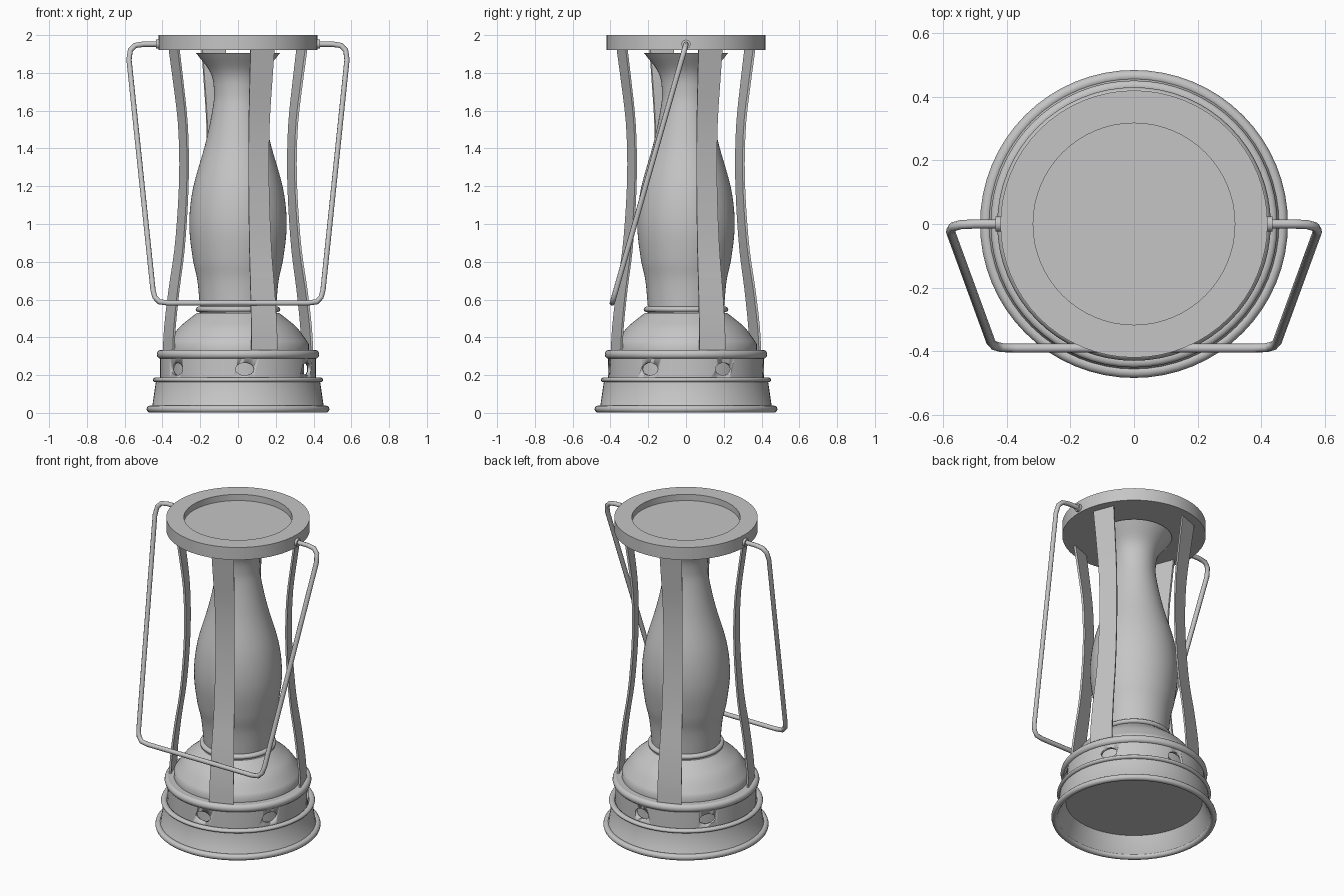
import bpy, bmesh, math
from mathutils import Vector

cube = bpy.data.objects.get("Cube")
if cube:
    bpy.data.objects.remove(cube, do_unlink=True)

metal = bpy.data.materials.new("grey_metal")
metal.use_nodes = True
GREY = (0.56, 0.56, 0.56, 1)
metal.diffuse_color = GREY
metal.node_tree.nodes["Principled BSDF"].inputs["Base Color"].default_value = GREY


def finish(name, bm, angle=35):
    """Turn a bmesh into a smooth-shaded object."""
    bmesh.ops.recalc_face_normals(bm, faces=bm.faces)
    mesh = bpy.data.meshes.new(name)
    bm.to_mesh(mesh)
    bm.free()
    mesh.materials.append(metal)
    obj = bpy.data.objects.new(name, mesh)
    bpy.context.collection.objects.link(obj)
    bpy.ops.object.select_all(action="DESELECT")
    obj.select_set(True)
    bpy.context.view_layer.objects.active = obj
    bpy.ops.object.shade_smooth_by_angle(angle=math.radians(angle))
    return obj


def lathe(name, profile, closed=False, steps=64, angle=35):
    """Spin a list of (radius, height) points about the z axis."""
    bm = bmesh.new()
    verts = [bm.verts.new((r, 0, z)) for r, z in profile]
    edges = [bm.edges.new(pair) for pair in zip(verts, verts[1:])]
    if closed:
        edges.append(bm.edges.new((verts[-1], verts[0])))
    bmesh.ops.spin(bm, geom=verts + edges, cent=(0, 0, 0), axis=(0, 0, 1),
                   angle=math.tau, steps=steps, use_duplicate=False)
    bmesh.ops.remove_doubles(bm, verts=bm.verts, dist=0.0005)
    return finish(name, bm, angle)


def bead(name, radius, z, half_w, half_h):
    """Rounded ring running around the body."""
    ring = [(radius + half_w * math.cos(i * math.tau / 12),
             z + half_h * math.sin(i * math.tau / 12)) for i in range(12)]
    return lathe(name, ring, closed=True, angle=60)


def smooth_points(points, n=5):
    """Catmull-Rom interpolation through profile points."""
    p = [Vector(q) for q in points]
    p = [2 * p[0] - p[1]] + p + [2 * p[-1] - p[-2]]
    out = []
    for a, b, c, d in zip(p, p[1:], p[2:], p[3:]):
        for i in range(n):
            t = i / n
            out.append(0.5 * (2 * b + (c - a) * t + (2 * a - 5 * b + 4 * c - d) * t * t
                              + (3 * b - a - 3 * c + d) * t ** 3))
    return out + [p[-2]]


# Base: flared skirt with its recessed floor, rings and deck
lathe("base_skirt", [(0, 0.165), (0.435, 0.165), (0.453, 0.04), (0.47, 0.02), (0.455, 0.01),
                     (0.43, 0.05), (0.4, 0.125), (0, 0.125)])
bead("base_foot_ring", 0.465, 0.02, 0.019, 0.019)
bead("base_middle_ring", 0.433, 0.175, 0.018, 0.013)
bead("base_top_ring", 0.408, 0.31, 0.022, 0.024)
lathe("base_deck", [(0, 0.31), (0.408, 0.31), (0.408, 0.332), (0, 0.332)])
lathe("base_core", [(0.35, 0.16), (0.35, 0.315)])

# Pierced vent band
band = lathe("vent_band", [(0.413, 0.17), (0.413, 0.32), (0.395, 0.32), (0.395, 0.17)], closed=True)
bm = bmesh.new()
for k in range(6):
    a = math.radians(-142 + 57 * k)
    res = bmesh.ops.create_cone(bm, cap_ends=True, segments=20, radius1=1, radius2=1, depth=0.2)
    out, side = Vector((math.cos(a), math.sin(a), 0)), Vector((-math.sin(a), math.cos(a), 0))
    for v in res["verts"]:
        x, y, z = v.co
        v.co = out * (0.4 + z) + side * (0.049 * x) + Vector((0, 0, 0.232 + 0.033 * y))
cutter = finish("vent_cutter", bm)
cutter.hide_render = True
cut = band.modifiers.new("vents", "BOOLEAN")
cut.operation, cut.object, cut.solver = "DIFFERENCE", cutter, "EXACT"
bpy.context.view_layer.objects.active = band
bpy.ops.object.modifier_apply(modifier=cut.name)
bpy.data.objects.remove(cutter, do_unlink=True)

# Fuel tank dome and burner collar
dome = smooth_points([(0.375, 0.365), (0.318, 0.445), (0.265, 0.492), (0.217, 0.53)])
lathe("fuel_tank", [(0.375, 0.33)] + [tuple(p) for p in dome] + [(0, 0.53)])
bead("burner_collar", 0.202, 0.548, 0.022, 0.016)

# Glass chimney with flared mouth
glass = smooth_points([(0.2, 0.54), (0.215, 0.7), (0.24, 0.82), (0.258, 1.0), (0.238, 1.19),
                       (0.174, 1.42), (0.136, 1.6), (0.127, 1.7), (0.145, 1.8), (0.222, 1.905)])
lathe("chimney", [tuple(p) for p in glass] + [(0, 1.905)])

# Cap with a recessed top
lathe("cap", [(0, 1.92), (0.42, 1.92), (0.42, 2.0), (0.317, 2.0), (0.317, 1.96), (0, 1.96)])

# Four bowed straps between base and cap
strap = smooth_points([(0.405, 0.32), (0.397, 0.46), (0.373, 0.66), (0.343, 0.86), (0.323, 1.1),
                       (0.316, 1.32), (0.324, 1.54), (0.348, 1.74), (0.374, 1.93)], 3)
HALF = math.radians(10.5)
for k in range(4):
    mid = math.radians(-69.2 + 90 * k)
    bm = bmesh.new()
    rows = []
    for r, z in strap:
        rows.append([bm.verts.new((q * math.cos(mid + s * HALF), q * math.sin(mid + s * HALF), z))
                     for q, s in ((r, -1), (r, 1), (r - 0.012, 1), (r - 0.012, -1))])
    for low, high in zip(rows, rows[1:]):
        for i in range(4):
            j = (i + 1) % 4
            bm.faces.new((low[i], low[j], high[j], high[i]))
    bm.faces.new(rows[0])
    bm.faces.new(rows[-1])
    finish(f"strap_{k + 1}", bm)

# Bail handle: rounded bent wire leaning to the front
half_path = [(0.41, 1.952), (0.5, 1.952), (0.545, 1.945), (0.57, 1.92), (0.577, 1.87),
             (0.45, 0.65), (0.44, 0.612), (0.417, 0.588), (0.37, 0.582)]
path = half_path + [(-x, z) for x, z in reversed(half_path)]
curve = bpy.data.curves.new("handle_wire", "CURVE")
curve.dimensions = "3D"
curve.bevel_depth = 0.0145
curve.bevel_resolution = 2
curve.use_fill_caps = True
line = curve.splines.new("POLY")
line.points.add(len(path) - 1)
for point, (x, z) in zip(line.points, path):
    point.co = (x, (z - 1.952) * 0.285, z, 1)
curve.materials.append(metal)
handle = bpy.data.objects.new("handle", curve)
bpy.context.collection.objects.link(handle)

# Pivot bosses on the cap
for side, sign in (("left", 1), ("right", -1)):
    bm = bmesh.new()
    bmesh.ops.create_cone(bm, cap_ends=True, segments=20, radius1=0.024, radius2=0.024, depth=0.04)
    for v in bm.verts:
        v.co = Vector((sign * (0.415 + v.co.z), v.co.x, 1.952 + v.co.y))
    finish(f"{side}_handle_pivot", bm)
